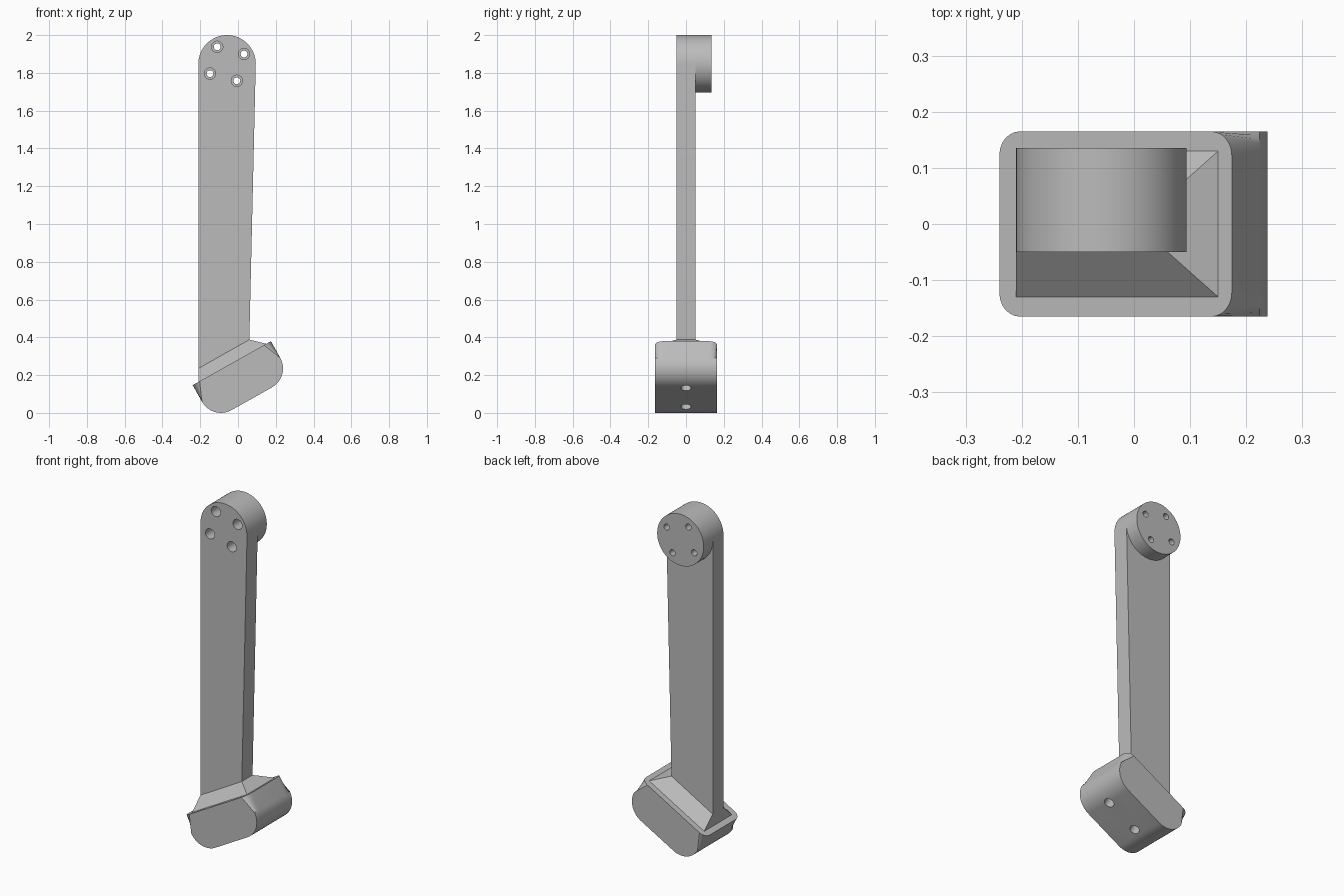
import bpy
import bmesh
from math import sin, cos, radians, pi
from mathutils import Vector

cube = bpy.data.objects.get("Cube")
if cube:
    bpy.data.objects.remove(cube, do_unlink=True)

grey = bpy.data.materials.new("plain grey")
grey.use_nodes = True
colour = (0.5, 0.5, 0.5, 1)
grey.diffuse_color = colour
grey.node_tree.nodes["Principled BSDF"].inputs["Base Color"].default_value = colour

# Shared layout
TILT = radians(29.3)
along = Vector((cos(TILT), 0, sin(TILT)))       # along the tilted foot
down = Vector((sin(TILT), 0, -cos(TILT)))       # into the foot
rim_start = Vector((-0.24, 0, 0.147))
LENGTH, DEPTH, ROUND = 0.475, 0.216, 0.115
HUB = Vector((-0.058, 0, 1.848))
HUB_R = 0.152
FRONT, BACK = -0.05, 0.05


def add_object(name, bm):
    bmesh.ops.recalc_face_normals(bm, faces=bm.faces)
    mesh = bpy.data.meshes.new(name)
    bm.to_mesh(mesh)
    bm.free()
    mesh.materials.append(grey)
    ob = bpy.data.objects.new(name, mesh)
    bpy.context.collection.objects.link(ob)
    return ob


def loft(front, back):
    """Solid between two matching loops of points."""
    bm = bmesh.new()
    a = [bm.verts.new(p) for p in front]
    b = [bm.verts.new(p) for p in back]
    bm.faces.new(a)
    bm.faces.new(b)
    for i in range(len(a)):
        j = (i + 1) % len(a)
        bm.faces.new((a[i], a[j], b[j], b[i]))
    return bm


def extrude(points, y0, y1):
    return loft([Vector((p[0], y0, p[2])) for p in points],
                [Vector((p[0], y1, p[2])) for p in points])


def arc(centre, radius, start, end, steps, u=Vector((1, 0, 0)), v=Vector((0, 0, 1))):
    angles = [start + (end - start) * i / steps for i in range(steps + 1)]
    return [centre + radius * (cos(t) * u + sin(t) * v) for t in angles]


def rod(name, start, end, radius):
    axis = (end - start).normalized()
    u = axis.orthogonal().normalized()
    v = axis.cross(u)
    loops = [arc(c, radius, 0, 2 * pi, 24, u, v)[:-1] for c in (start, end)]
    ob = add_object(name, loft(*loops))
    ob.hide_render = True
    return ob


def finish(ob, cutters=()):
    bpy.ops.object.select_all(action="DESELECT")
    ob.select_set(True)
    bpy.context.view_layer.objects.active = ob
    for cutter in cutters:
        mod = ob.modifiers.new("hole", "BOOLEAN")
        mod.operation = "DIFFERENCE"
        mod.solver = "EXACT"
        mod.object = cutter
        bpy.ops.object.modifier_apply(modifier=mod.name)
    bpy.ops.object.shade_smooth_by_angle(angle=radians(30))


# Tapered arm with a round top
arm_foot = [Vector((-0.21, 0, 0.235)), Vector((0.06, 0, 0.388))]
arm = add_object("arm", extrude(arm_foot + arc(HUB, HUB_R, 0, pi, 32), FRONT, BACK))

# Round boss behind the arm top
boss = add_object("boss", extrude(arc(HUB, HUB_R, 0, 2 * pi, 64)[:-1], BACK, 0.135))

# Four counterbored screw holes through arm and boss
cutters = []
for k in range(4):
    spot = HUB + 0.104 * Vector((cos(radians(30 + 90 * k)), 0, sin(radians(30 + 90 * k))))
    for end, radius in ((0.2, 0.018), (0.08, 0.03)):
        cutters.append(rod("screw_cutter", spot + Vector((0, -0.1, 0)),
                           spot + Vector((0, end, 0)), radius))
finish(arm, cutters)
finish(boss, cutters)

# Flared collar from the arm down to the foot rim
def rim_point(x):
    return rim_start + along * ((x - rim_start.x) / along.x)


def rectangle(left, right, half):
    y = Vector((0, half, 0))
    return [left - y, right - y, right + y, left + y]


collar = add_object("collar", loft(rectangle(*arm_foot, BACK),
                                   rectangle(rim_point(-0.21), rim_point(0.15), 0.13)))
finish(collar)

# Tilted foot: rounded profile with softened side edges
low = down * (DEPTH - ROUND)
profile = [rim_start]
profile += arc(rim_start + along * ROUND + low, ROUND, pi, pi / 2, 12, along, down)
profile += arc(rim_start + along * (LENGTH - ROUND) + low, ROUND, pi / 2, 0, 12, along, down)
profile.append(rim_start + along * LENGTH)
bm = extrude(profile, -0.165, 0.165)
soft = []
for e in bm.edges:
    a, b = (v.co for v in e.verts)
    on_rim = all(abs((p - rim_start).dot(down)) < 0.001 for p in (a, b))
    if abs(a.y - b.y) < 0.001 and not on_rim:
        soft.append(e)
bmesh.ops.bevel(bm, geom=soft, offset=0.042, segments=6, profile=0.5, affect="EDGES")
foot = add_object("foot", bm)

# Two blind holes in the sole
sole_cutters = []
for s in (0.15, 0.352):
    base = rim_start + along * s
    sole_cutters.append(rod("sole_cutter", base + down * 0.08, base + down * 0.3, 0.027))
finish(foot, sole_cutters)

for cutter in cutters + sole_cutters:
    bpy.data.objects.remove(cutter, do_unlink=True)
